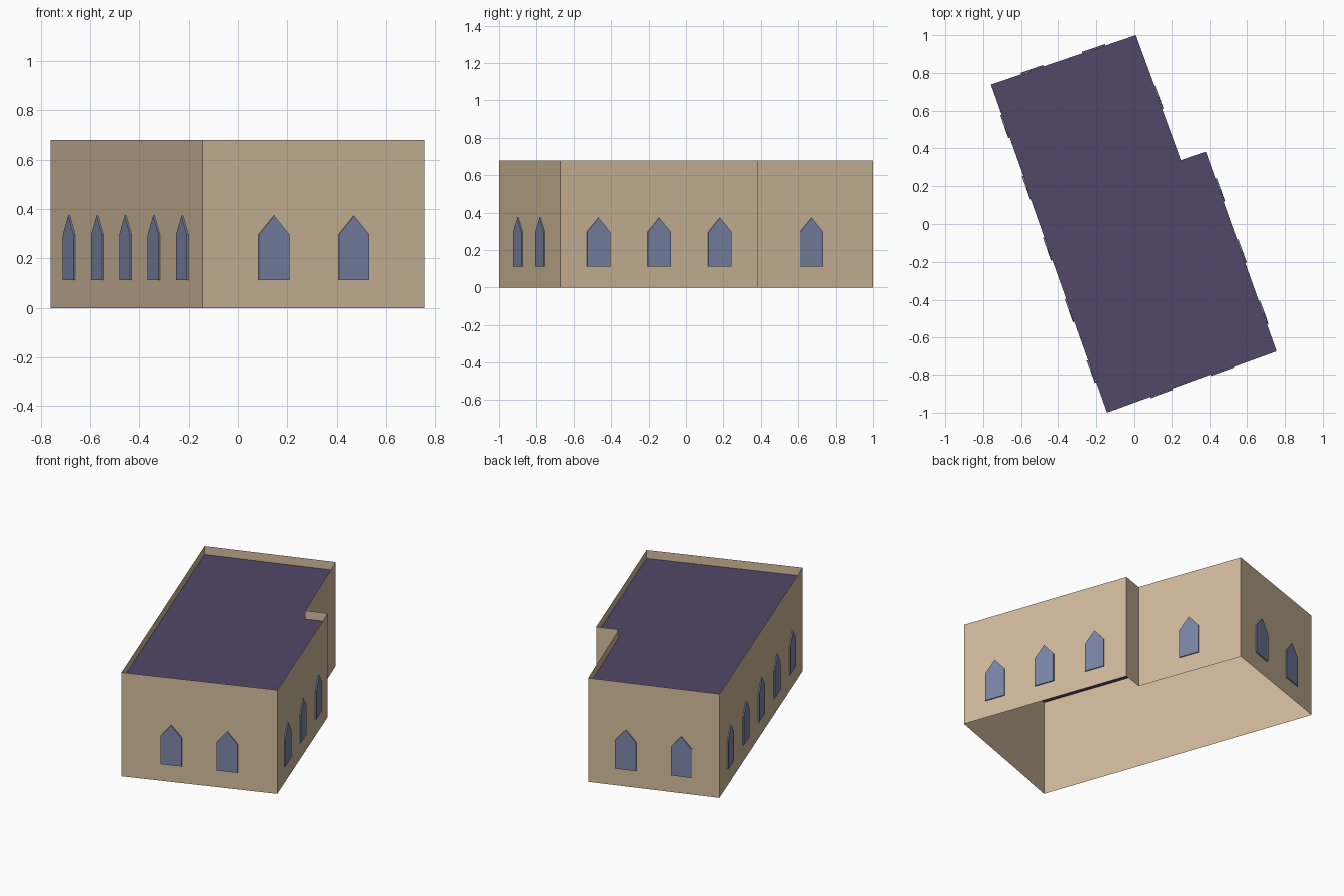
import bpy
from mathutils import Vector

cube = bpy.data.objects.get("Cube")
if cube:
    bpy.data.objects.remove(cube)

WALL_TOP, ROOF_Z = 0.68, 0.625
SPACING, WIDTH = 0.344, 0.13
SILL, SHOULDER, PEAK = 0.112, 0.297, 0.373
UP = Vector((0, 0, 1))


def material(name, rgb):
    mat = bpy.data.materials.new(name)
    mat.use_nodes = True
    colour = (*rgb, 1)
    mat.diffuse_color = colour
    mat.node_tree.nodes["Principled BSDF"].inputs["Base Color"].default_value = colour
    return mat


def build(name, verts, faces, mat):
    mesh = bpy.data.meshes.new(name)
    mesh.from_pydata(verts, [], faces)
    mesh.materials.append(mat)
    mesh.update()
    obj = bpy.data.objects.new(name, mesh)
    bpy.context.collection.objects.link(obj)
    return obj


stone = material("sandstone", (0.645, 0.497, 0.337))
glass = material("blue_glass", (0.2, 0.24, 0.39))
slate = material("purple_roofing", (0.084, 0.063, 0.138))

# Footprint, counter-clockwise from the front-left-hand corner
corners = [Vector((x, y, 0)) for x, y in (
    (-0.144, -1.0), (0.756, -0.672), (0.382, 0.383),
    (0.25, 0.338), (0.008, 1.0), (-0.759, 0.738))]
n = len(corners)

# Thin outer walls, rising above the roof as a parapet and open underneath
build("walls", corners + [c + UP * WALL_TOP for c in corners],
      [(i, (i + 1) % n, (i + 1) % n + n, i + n) for i in range(n)], stone)

# Flat recessed roof
build("roof", [c + UP * ROOF_Z for c in corners], [tuple(range(n))], slate)


# Pointed window plates, evenly spaced about the middle of each wall
def window(name, centre, along, out):
    outline = [(-WIDTH / 2, SILL), (WIDTH / 2, SILL), (WIDTH / 2, SHOULDER),
               (0, PEAK), (-WIDTH / 2, SHOULDER)]
    k = len(outline)
    verts = [centre + along * u + UP * z + out * d
             for d in (0.001, 0.008) for u, z in outline]
    faces = [tuple(range(k, 2 * k)), tuple(reversed(range(k)))]
    faces += [(i, (i + 1) % k, (i + 1) % k + k, i + k) for i in range(k)]
    build(name, verts, faces, glass)


wall_windows = (("front", 2), ("right_side", 3), ("step", 0),
                ("right_rear", 1), ("back", 2), ("left_side", 5))
for i, (side, count) in enumerate(wall_windows):
    start, end = corners[i], corners[(i + 1) % n]
    along = (end - start).normalized()
    out = along.cross(UP)
    for j in range(count):
        shift = (j - (count - 1) / 2) * SPACING
        window(f"{side}_window_{j + 1}", (start + end) / 2 + along * shift, along, out)
